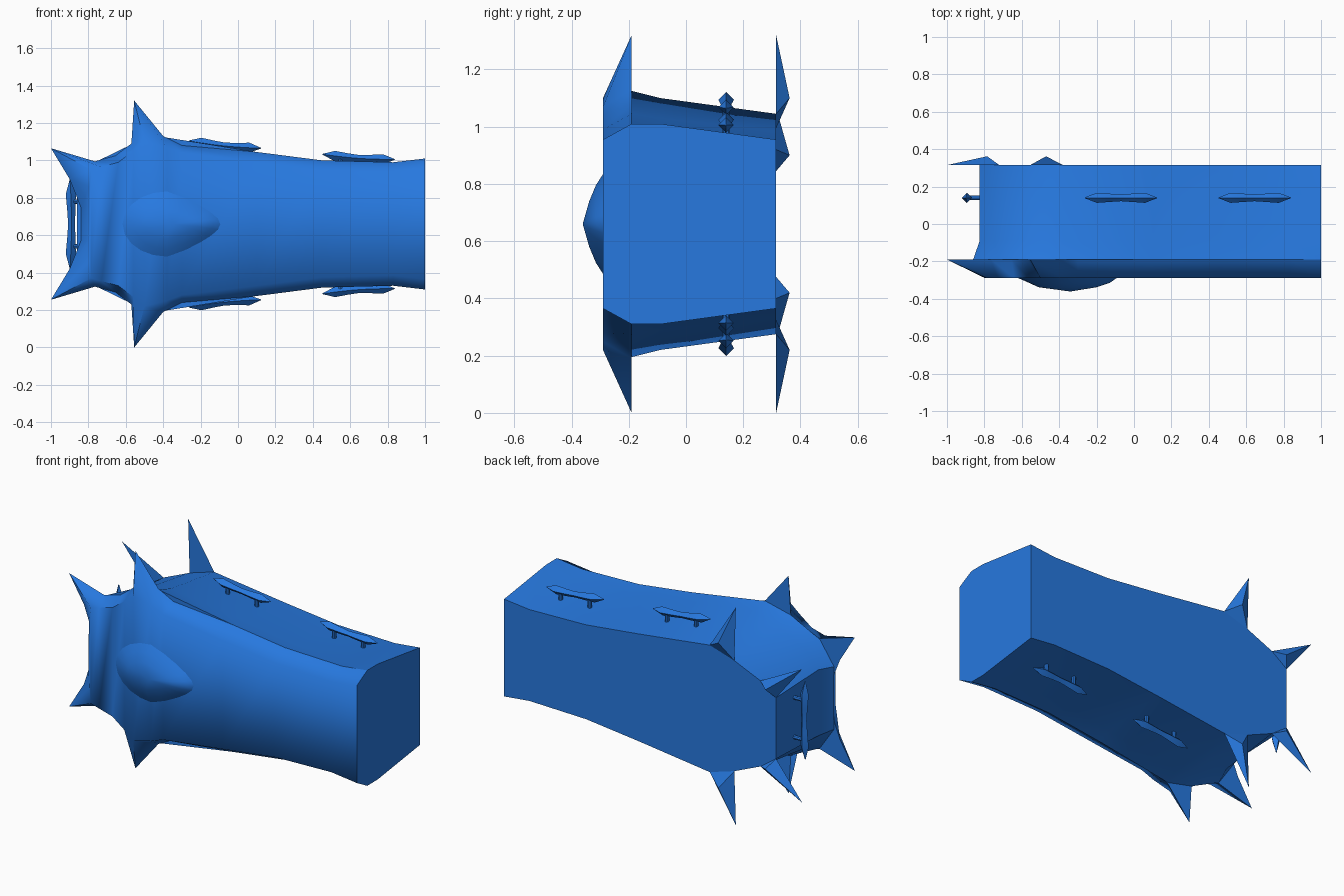
import bpy, bmesh, math
from mathutils import Vector

cube = bpy.data.objects.get("Cube")
if cube:
    bpy.data.objects.remove(cube, do_unlink=True)

MID = 0.66  # height of the mirror plane

blue = bpy.data.materials.new("bright blue")
blue.use_nodes = True
colour = (0.02, 0.19, 0.74, 1)
blue.diffuse_color = colour
blue.node_tree.nodes["Principled BSDF"].inputs["Base Color"].default_value = colour


def finish(name, bm, angle):
    bmesh.ops.recalc_face_normals(bm, faces=bm.faces[:])
    mesh = bpy.data.meshes.new(name)
    bm.to_mesh(mesh)
    bm.free()
    mesh.materials.append(blue)
    obj = bpy.data.objects.new(name, mesh)
    bpy.context.collection.objects.link(obj)
    bpy.ops.object.select_all(action='DESELECT')
    obj.select_set(True)
    bpy.context.view_layer.objects.active = obj
    bpy.ops.object.shade_smooth_by_angle(angle=math.radians(angle))
    return obj


def bridge(bm, a, b):
    n = len(a)
    for i in range(n):
        j = (i + 1) % n
        bm.faces.new((a[i], a[j], b[j], b[i]))


def loft(name, sections, angle):
    """Loft upper half outlines (y, points), each mirrored to the lower half."""
    bm = bmesh.new()
    rings = []
    for y, pts in sections:
        full = pts + [(x, 2 * MID - z) for x, z in reversed(pts)]
        rings.append([bm.verts.new((x, y, z)) for x, z in full])
    for a, b in zip(rings, rings[1:]):
        bridge(bm, a, b)
    # front cap in vertical strips, back cap as one face
    f, n = rings[0], len(rings[0])
    for i in range(n // 2 - 1):
        bm.faces.new((f[i], f[i + 1], f[n - 2 - i], f[n - 1 - i]))
    bm.faces.new(rings[-1])
    return finish(name, bm, angle)


# Spiked front shell
front = [(1, .955), (.83, .935), (.45, .945), (.1, .99), (-.3, 1.04), (-.38, 1.07),
         (-.5, 1.10), (-.56, 1.05), (-.64, .99), (-.73, .965), (-.785, .95),
         (-.795, .86), (-.80, .75)]
rim = [(1, 1.01), (.83, .99), (.45, 1.0), (.1, 1.045), (-.3, 1.08), (-.40, 1.13),
       (-.555, 1.32), (-.57, 1.09), (-.655, 1.025), (-.765, .995), (-1, 1.065),
       (-.90, .90), (-.84, .75)]
loft("front_shell", [(-.29, front), (-.19, rim)], 65)

# Tapering main body
body_a = [(1, 1.01), (.83, .99), (.45, 1.0), (.1, 1.045), (-.40, 1.125),
          (-.57, 1.085), (-.765, .99), (-.86, .85)]
body_b = [(1, 1.01), (.83, .975), (.45, .98), (.1, 1.03), (-.38, 1.10),
          (-.56, 1.05), (-.735, .96), (-.825, .86)]
body_c = [(1, .955), (.83, .937), (.45, .946), (.1, .985), (-.38, 1.045),
          (-.545, .995), (-.72, .92), (-.825, .845)]
loft("main_body", [(-.19, body_a), (-.09, body_b), (.315, body_c)], 30)

# Rear spikes: flat in front, ridged behind, mirrored top and bottom
SPIKES = {
    "long": [(-.38, .315, 1.045), (-.545, .315, .995), (-.555, .315, 1.32), (-.47, .362, 1.10)],
    "side": [(-.72, .315, .92), (-.825, .315, .845), (-1, .315, 1.065), (-.785, .362, .90)],
}
for kind, pts in SPIKES.items():
    for side, s in (("upper", 1), ("lower", -1)):
        bm = bmesh.new()
        v = [bm.verts.new((x, y, MID + s * (z - MID))) for x, y, z in pts]
        for tri in ((0, 1, 2), (0, 1, 3), (1, 2, 3), (2, 0, 3)):
            bm.faces.new([v[i] for i in tri])
        finish(f"{side}_{kind}_rear_spike", bm, 20)

# Teardrop bump on the front
bm = bmesh.new()
rings = []
for y, x0, x1, h in ((-.28, -.64, -.08, .19), (-.315, -.56, -.13, .135), (-.338, -.51, -.2, .08)):
    ring = []
    for k in range(20):
        t = 2 * math.pi * k / 20
        c, s = math.cos(t), math.sin(t)
        peak = -.38
        x = peak + c * (x1 - peak if c > 0 else peak - x0)
        taper = 1 - .45 * max(c, 0)
        ring.append(bm.verts.new((x, y, MID + s * h * taper)))
    rings.append(ring)
for a, b in zip(rings, rings[1:]):
    bridge(bm, a, b)
tip = bm.verts.new((-.34, -.361, MID))
for i in range(20):
    bm.faces.new((rings[-1][i], rings[-1][(i + 1) % 20], tip))
finish("front_bump", bm, 60)


def handle(name, start, end, inward):
    """Spindle bar with pointed ends, held by two posts that reach inward."""
    start, end, inward = Vector(start), Vector(end), Vector(inward)
    axis = end - start
    side = Vector((0, 1, 0))
    up = axis.cross(side).normalized()
    bm = bmesh.new()
    profile = [(.005, .002), (.17, .027), (.35, .022), (.5, .018), (.65, .022), (.83, .027), (.995, .002)]
    rings = []
    for t, r in profile:
        # the bar sags slightly towards the body in the middle
        c = start + axis * t + inward.normalized() * .008 * math.sin(math.pi * t)
        rings.append([bm.verts.new(c + r * (math.cos(a) * side + math.sin(a) * up))
                      for a in (k * math.pi / 2 for k in range(4))])
    for a, b in zip(rings, rings[1:]):
        bridge(bm, a, b)
    bm.faces.new(rings[0])
    bm.faces.new(rings[-1])
    # posts
    along = axis.normalized()
    for t in (.25, .75):
        base = start + axis * t
        ends = [[bm.verts.new(p + .012 * (math.cos(a) * side + math.sin(a) * along))
                 for a in (k * math.pi / 4 for k in range(8))] for p in (base, base + inward)]
        bridge(bm, *ends)
        for e in ends:
            bm.faces.new(e)
    finish(name, bm, 30)


# Handles above, below and on the narrow end
Y = .14
for side, s in (("upper", 1), ("lower", -1)):
    for place, x0, z0, x1, z1 in (("inner", -.265, 1.105, .125, 1.065),
                                  ("outer", .45, 1.033, .84, 1.005)):
        handle(f"{side}_{place}_handle", (x0, Y, MID + s * (z0 - MID)),
               (x1, Y, MID + s * (z1 - MID)), (0, 0, -s * .09))
handle("end_handle", (-.898, Y, .42), (-.898, Y, .90), (.09, 0, 0))
